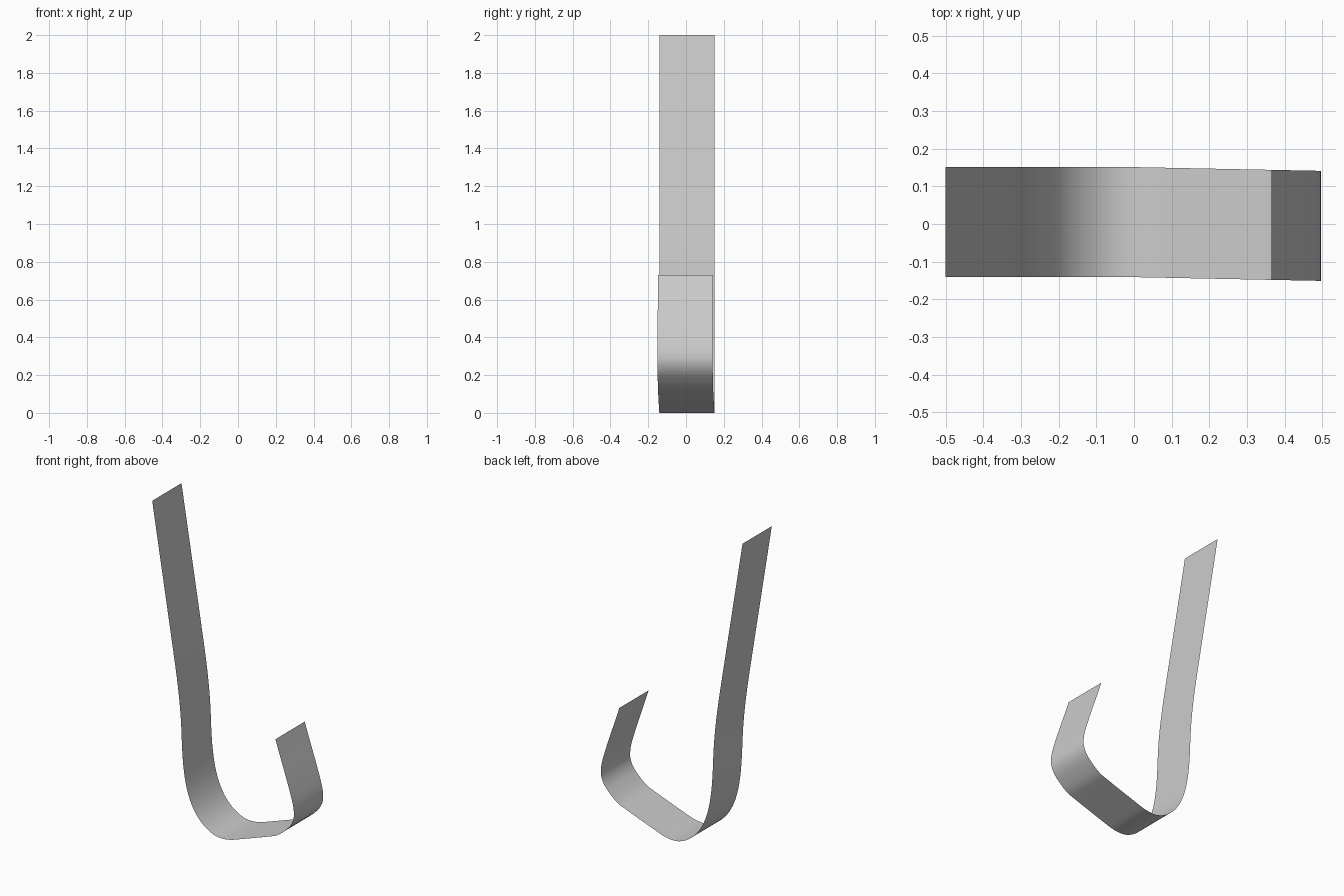
import bpy, bmesh
from mathutils import Vector
from mathutils.geometry import interpolate_bezier

cube = bpy.data.objects.get("Cube")
if cube:
    bpy.data.objects.remove(cube)

HALF_WIDTH = 0.146
STEPS = 10

# Side profile of the strap: x, z and travel direction at each knot
KNOTS = [
    (-0.50, 2.00, 0.16, -1.0),
    (-0.345, 1.04, 0.16, -1.0),
    (-0.296, 0.60, 0.04, -1.0),
    (-0.27, 0.30, 0.19, -1.0),
    (-0.19, 0.10, 0.75, -1.0),
    (-0.02, 0.00, 1.0, 0.0),
    (0.07, 0.015, 1.0, 0.35),
    (0.35, 0.115, 1.0, 0.37),
    (0.45, 0.19, 1.0, 1.0),
    (0.496, 0.29, 0.0, 1.0),
    (0.475, 0.40, -0.30, 1.0),
    (0.365, 0.73, -0.32, 1.0),
]


def profile_points():
    points = []
    for (ax, az, adx, adz), (bx, bz, bdx, bdz) in zip(KNOTS, KNOTS[1:]):
        a, b = Vector((ax, 0, az)), Vector((bx, 0, bz))
        reach = (b - a).length / 3
        handle_a = a + Vector((adx, 0, adz)).normalized() * reach
        handle_b = b - Vector((bdx, 0, bdz)).normalized() * reach
        part = interpolate_bezier(a, handle_a, handle_b, b, STEPS)
        points += part if not points else part[1:]
    return points


def drift(x):
    # The strap wanders slightly sideways towards the hook tip
    return 0.005 - 0.02 * max(x, 0)


# Thin strap: sweep the profile across its width as a single open sheet
bm = bmesh.new()
rows = []
for p in profile_points():
    rows.append([bm.verts.new((p.x, drift(p.x) + side * HALF_WIDTH, max(p.z, 0)))
                 for side in (-1, 1)])
for (a, b), (c, d) in zip(rows, rows[1:]):
    bm.faces.new((a, c, d, b))

mesh = bpy.data.meshes.new("hooked_strap")
bm.to_mesh(mesh)
bm.free()
strap = bpy.data.objects.new("hooked_strap", mesh)
bpy.context.collection.objects.link(strap)

bpy.context.view_layer.objects.active = strap
strap.select_set(True)
bpy.ops.object.shade_smooth_by_angle()
